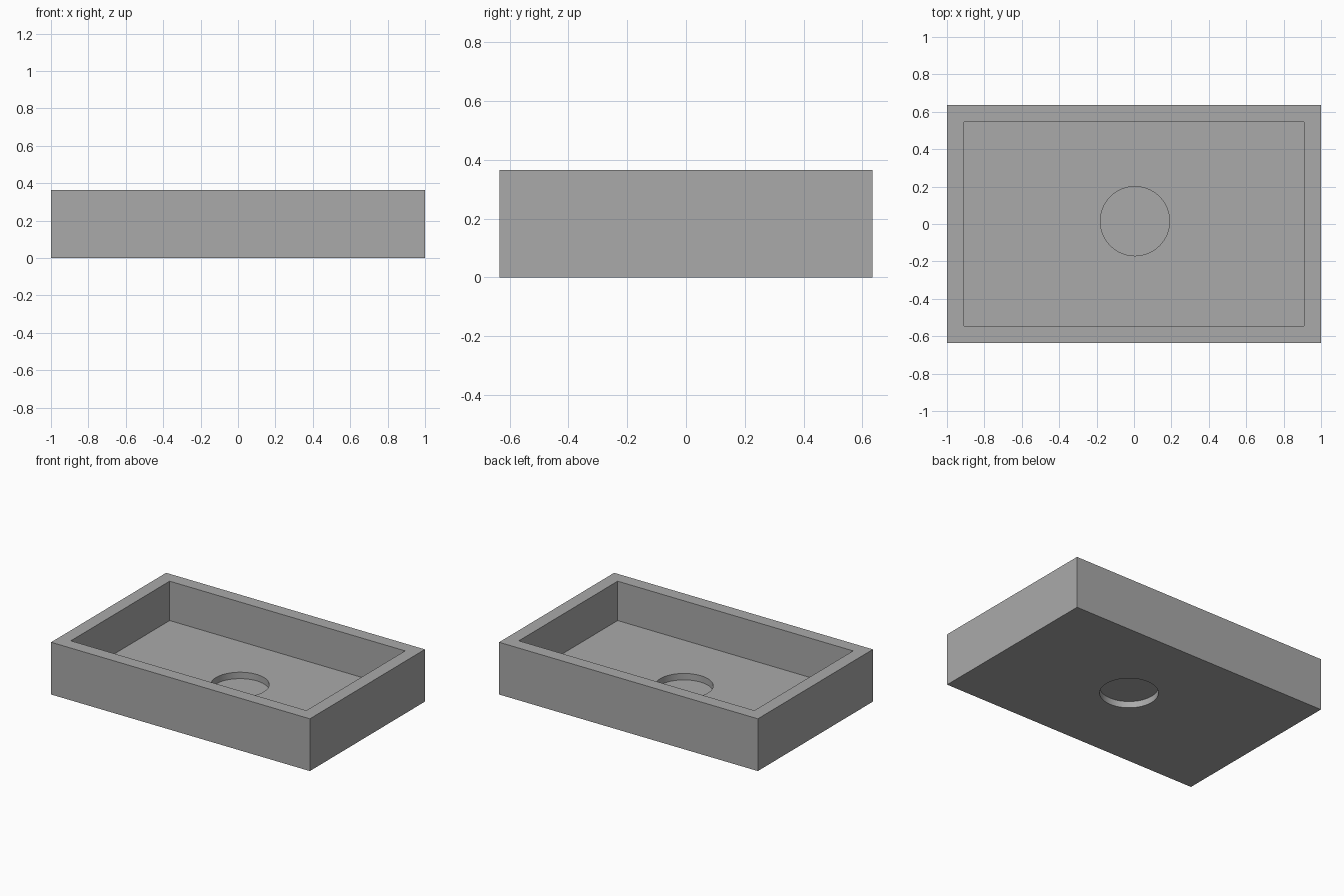
import bpy

cube = bpy.data.objects.get("Cube")
if cube:
    bpy.data.objects.remove(cube, do_unlink=True)

WIDTH, DEPTH, HEIGHT = 2.0, 1.27, 0.365
WALL, FLOOR, STEP = 0.09, 0.09, 0.045
HOLE_RADIUS = 0.185

grey = bpy.data.materials.new("plain grey")
grey.use_nodes = True
grey.diffuse_color = (0.4, 0.4, 0.4, 1)
grey.node_tree.nodes["Principled BSDF"].inputs["Base Color"].default_value = (0.4, 0.4, 0.4, 1)


def box(name, size_x, size_y, bottom, top):
    bpy.ops.mesh.primitive_cube_add(size=1, location=(0, 0, (bottom + top) / 2))
    ob = bpy.context.object
    ob.name = name
    ob.scale = (size_x, size_y, top - bottom)
    bpy.ops.object.transform_apply(location=True, rotation=False, scale=True)
    ob.data.materials.append(grey)
    return ob


def drill(name, x, y, bottom, top):
    bpy.ops.mesh.primitive_cylinder_add(vertices=64, radius=HOLE_RADIUS, depth=top - bottom,
                                        location=(x, y, (bottom + top) / 2))
    ob = bpy.context.object
    ob.name = name
    ob.data.materials.append(grey)
    return ob


# Solid block that becomes the open tray
tray = box("tray", WIDTH, DEPTH, 0, HEIGHT)

# Basin, then two slightly offset drain bores that leave a small ledge
cutters = [
    box("basin_cutter", WIDTH - 2 * WALL, DEPTH - 2 * WALL, FLOOR, HEIGHT + 0.1),
    drill("upper_drain_cutter", 0.005, 0.015, STEP, FLOOR + 0.1),
    drill("lower_drain_cutter", 0.057, 0.019, -0.1, STEP),
]
for cutter in cutters:
    cutter.hide_render = True
    cut = tray.modifiers.new(cutter.name, "BOOLEAN")
    cut.operation = "DIFFERENCE"
    cut.solver = "EXACT"
    cut.object = cutter

# Apply the cuts and discard the cutters
bpy.ops.object.select_all(action="DESELECT")
tray.select_set(True)
bpy.context.view_layer.objects.active = tray
for cutter in cutters:
    bpy.ops.object.modifier_apply(modifier=cutter.name)
    bpy.data.objects.remove(cutter, do_unlink=True)

# Smooth bore walls, crisp tray edges
bpy.ops.object.shade_smooth_by_angle(angle=0.5)
